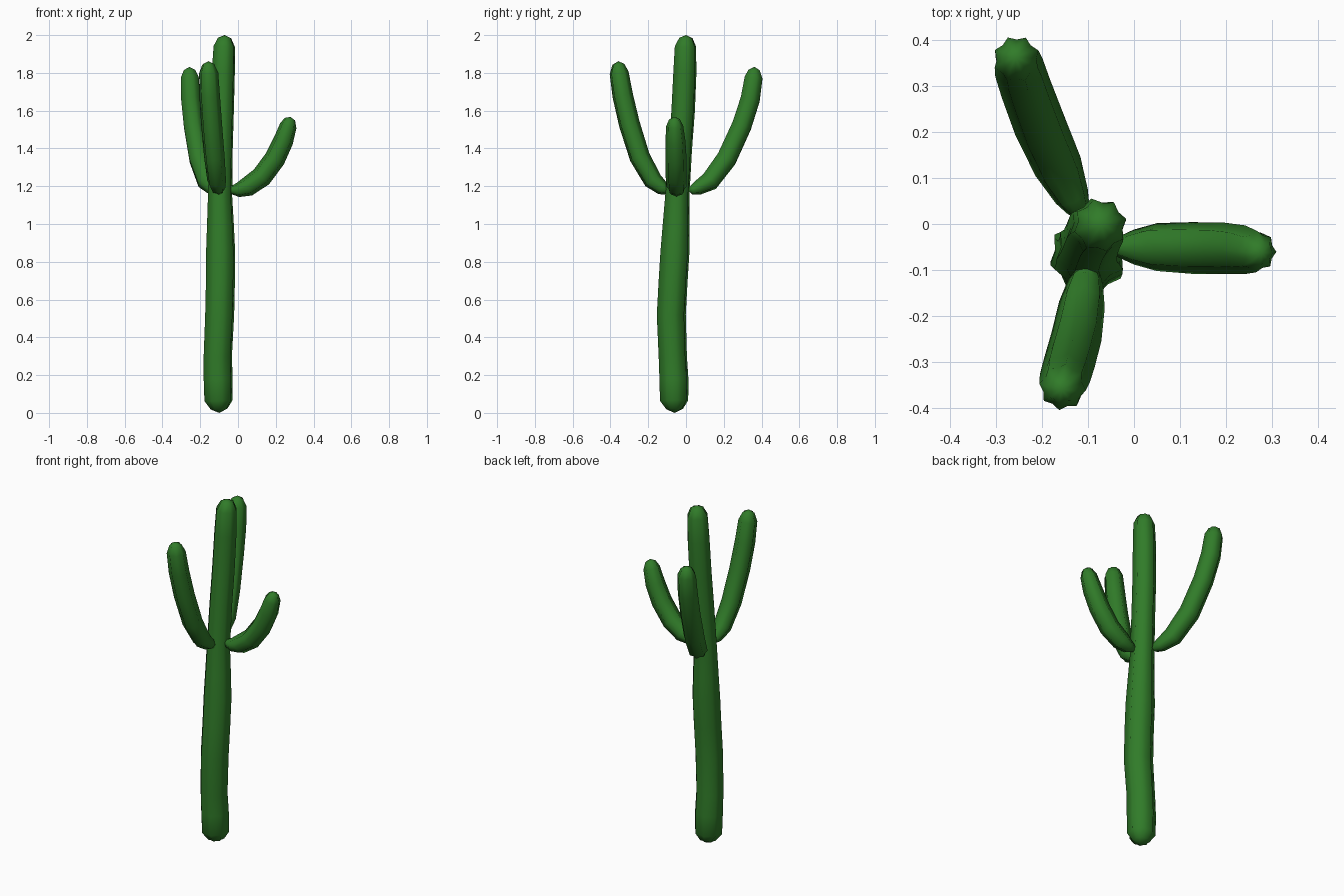
import bpy, bmesh, math
from mathutils import Vector

green = bpy.data.materials.new("cactus_green")
green.diffuse_color = (0.03, 0.2, 0.022, 1)
RIBS = 8


def ribbed_limb(name, path, valley=0.84):
    """Sweep a star-shaped ribbed section along (x, y, z, radius) rings; ends close to a tip."""
    bm = bmesh.new()
    pts = [Vector(p[:3]) for p in path]
    side = Vector((1, 0.25, 0))
    if abs((pts[-1] - pts[0]).normalized().dot(side)) > 0.5:
        side = Vector((0, 1, 0))
    rings = []
    for i in range(1, len(path) - 1):
        tangent = (pts[i + 1] - pts[i - 1]).normalized()
        u = (side - tangent * side.dot(tangent)).normalized()
        v = tangent.cross(u)
        side = u
        ring = []
        for k in range(RIBS * 2):
            a = math.pi * k / RIBS
            r = path[i][3] * (1 if k % 2 == 0 else valley)
            ring.append(bm.verts.new(pts[i] + (u * math.cos(a) + v * math.sin(a)) * r))
        rings.append(ring)
    n = RIBS * 2
    for a, b in zip(rings, rings[1:]):
        for k in range(n):
            bm.faces.new((a[k], a[(k + 1) % n], b[(k + 1) % n], b[k]))
    start, end = bm.verts.new(pts[0]), bm.verts.new(pts[-1])
    for k in range(n):
        bm.faces.new((start, rings[0][(k + 1) % n], rings[0][k]))
        bm.faces.new((end, rings[-1][k], rings[-1][(k + 1) % n]))
    bmesh.ops.recalc_face_normals(bm, faces=bm.faces)
    for f in bm.faces:
        f.smooth = True
    mesh = bpy.data.meshes.new(name)
    bm.to_mesh(mesh)
    bm.free()
    mesh.materials.append(green)
    obj = bpy.data.objects.new(name, mesh)
    bpy.context.collection.objects.link(obj)
    return obj


# Slightly wandering trunk
ribbed_limb("trunk", [
    (-0.10, -0.060, 0.0, 0), (-0.10, -0.060, 0.02, 0.045), (-0.103, -0.063, 0.065, 0.077),
    (-0.105, -0.064, 0.18, 0.079), (-0.107, -0.070, 0.30, 0.077), (-0.097, -0.078, 0.52, 0.079),
    (-0.093, -0.068, 0.70, 0.079), (-0.092, -0.058, 0.86, 0.079), (-0.093, -0.052, 1.00, 0.073),
    (-0.095, -0.046, 1.15, 0.066), (-0.090, -0.030, 1.40, 0.064), (-0.084, -0.015, 1.60, 0.064),
    (-0.078, -0.006, 1.80, 0.063), (-0.073, -0.003, 1.94, 0.058), (-0.071, 0.0, 1.985, 0.036),
    (-0.071, 0.0, 2.0, 0)])

# Short arm on the right
ribbed_limb("right_arm", [
    (-0.055, -0.05, 1.18, 0), (-0.035, -0.05, 1.18, 0.022), (0.0, -0.05, 1.18, 0.038),
    (0.05, -0.05, 1.197, 0.052), (0.125, -0.052, 1.25, 0.056), (0.195, -0.053, 1.345, 0.056),
    (0.24, -0.056, 1.44, 0.053), (0.266, -0.06, 1.52, 0.045), (0.275, -0.062, 1.555, 0.028),
    (0.278, -0.063, 1.567, 0)])

# Tall arm at the back left
ribbed_limb("back_arm", [
    (-0.115, 0.01, 1.18, 0), (-0.12, 0.03, 1.18, 0.025), (-0.135, 0.06, 1.19, 0.038),
    (-0.165, 0.125, 1.225, 0.053), (-0.205, 0.215, 1.345, 0.057), (-0.235, 0.295, 1.52, 0.056),
    (-0.25, 0.34, 1.66, 0.055), (-0.255, 0.358, 1.775, 0.051), (-0.257, 0.361, 1.815, 0.032),
    (-0.257, 0.362, 1.832, 0)])

# Tall arm at the front left
ribbed_limb("front_arm", [
    (-0.10, -0.08, 1.19, 0), (-0.10, -0.10, 1.18, 0.025), (-0.105, -0.125, 1.19, 0.038),
    (-0.113, -0.175, 1.23, 0.05), (-0.125, -0.245, 1.355, 0.055), (-0.14, -0.30, 1.53, 0.056),
    (-0.15, -0.335, 1.68, 0.055), (-0.155, -0.354, 1.80, 0.051), (-0.157, -0.358, 1.845, 0.032),
    (-0.157, -0.359, 1.862, 0)])
